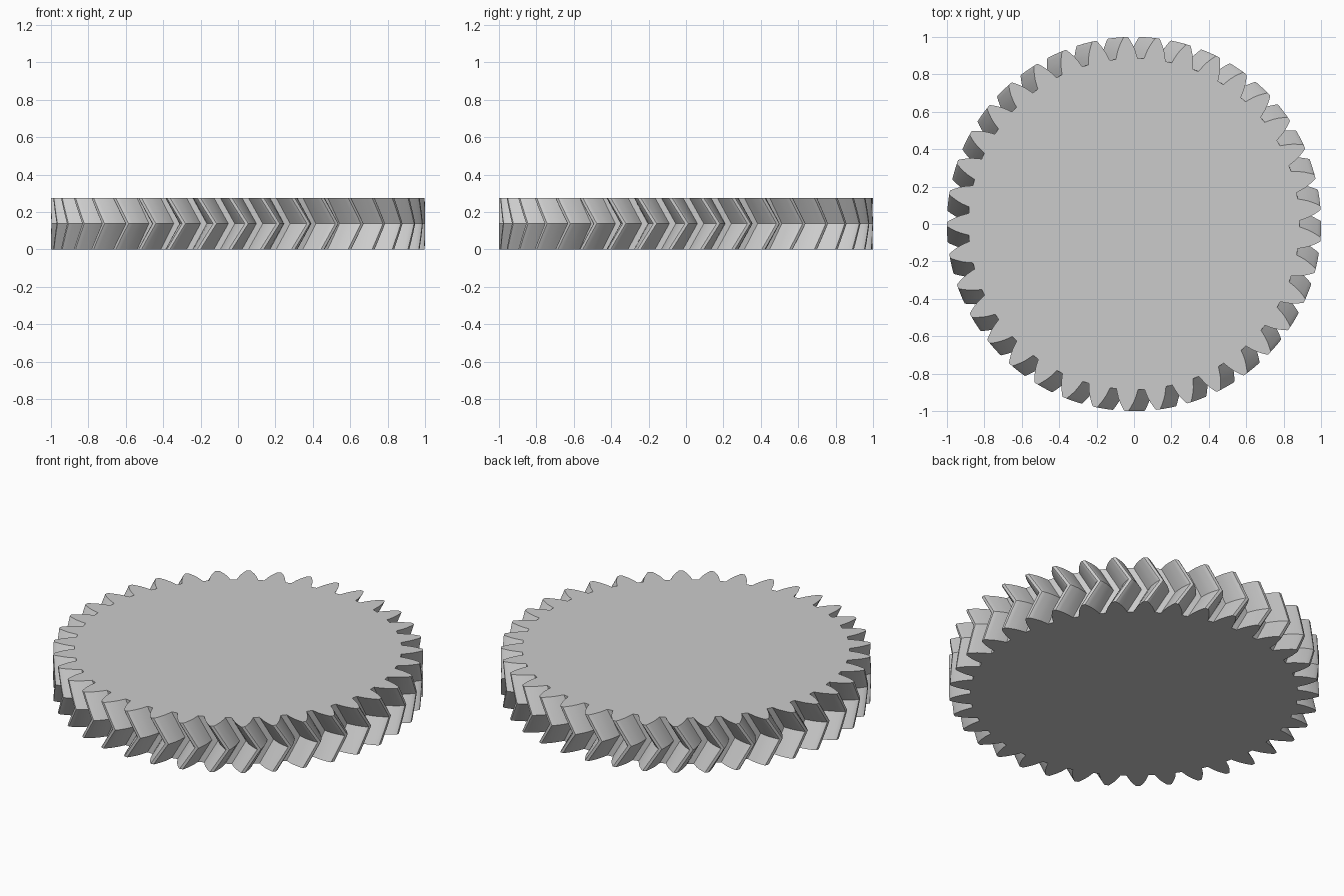
import bpy, bmesh, math

if "Cube" in bpy.data.objects:
    bpy.data.objects.remove(bpy.data.objects["Cube"])

TEETH = 37
HEIGHT = 0.275
PITCH = 2 * math.pi / TEETH
PHASE = math.radians(92.5)
TWIST = math.radians(5)
SLICES = 8

# Half a tooth: radius and half width, from root to tip
FLANK = [(0.885, 0.058), (0.905, 0.053), (0.93, 0.046),
         (0.955, 0.036), (0.98, 0.023), (0.997, 0.013), (1.0, 0.009)]

steel = bpy.data.materials.new("plain grey")
steel.use_nodes = True
grey = (0.6, 0.6, 0.6, 1)
steel.diffuse_color = grey
steel.node_tree.nodes["Principled BSDF"].inputs["Base Color"].default_value = grey


def outline():
    """Polar points of the whole toothed rim, anticlockwise."""
    tooth = [(r, -w / r) for r, w in FLANK] + [(r, w / r) for r, w in reversed(FLANK)]
    return [(r, a + PHASE + i * PITCH) for i in range(TEETH) for r, a in tooth]


# Stack of rims, turned furthest at mid height to give the chevron teeth
bm = bmesh.new()
rings = []
for s in range(SLICES + 1):
    t = s / SLICES
    turn = TWIST * (1 - abs(2 * t - 1))
    rings.append([bm.verts.new((r * math.cos(a + turn), r * math.sin(a + turn), t * HEIGHT))
                  for r, a in outline()])

# Tooth walls
count = len(rings[0])
for low, high in zip(rings, rings[1:]):
    for i in range(count):
        j = (i + 1) % count
        bm.faces.new((low[i], low[j], high[j], high[i]))

# Flat end faces
bm.faces.new(rings[-1])
bm.faces.new(list(reversed(rings[0])))

mesh = bpy.data.meshes.new("herringbone_gear")
bm.to_mesh(mesh)
bm.free()
mesh.materials.append(steel)
gear = bpy.data.objects.new("herringbone_gear", mesh)
bpy.context.collection.objects.link(gear)

bpy.context.view_layer.objects.active = gear
gear.select_set(True)
bpy.ops.object.shade_smooth_by_angle(angle=math.radians(30))
